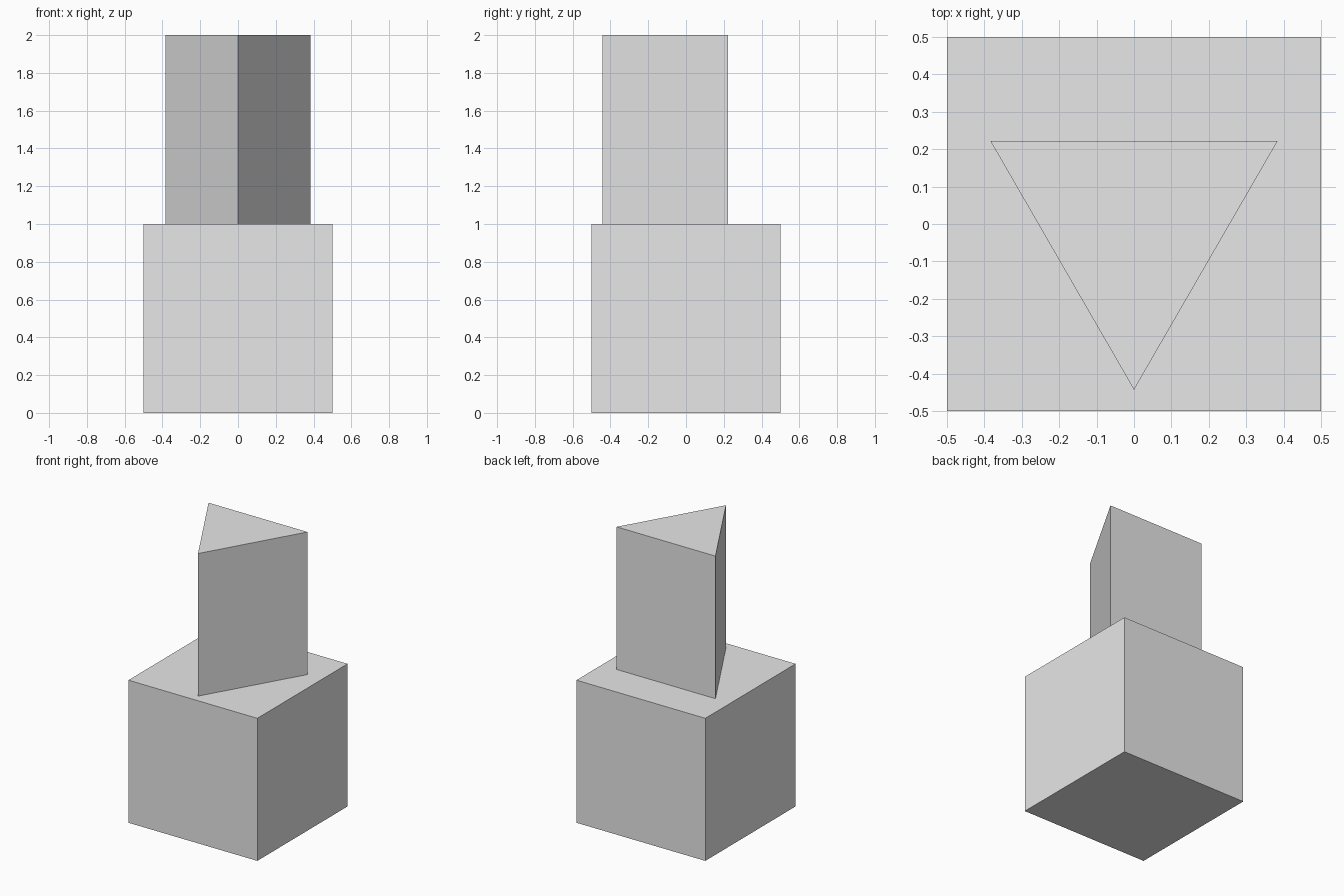
import bpy
import math

default = bpy.data.objects.get("Cube")
if default:
    bpy.data.objects.remove(default, do_unlink=True)

# Single plain grey for both parts
grey = bpy.data.materials.new("light_grey")
grey.use_nodes = True
colour = (0.8, 0.8, 0.8, 1.0)
grey.diffuse_color = colour
grey.node_tree.nodes["Principled BSDF"].inputs["Base Color"].default_value = colour


def finish(name):
    obj = bpy.context.object
    obj.name = obj.data.name = name
    obj.data.materials.clear()
    obj.data.materials.append(grey)
    return obj


# Cube base
bpy.ops.mesh.primitive_cube_add(size=1, location=(0, 0, 0.5))
finish("base_block")

# Triangular prism with one edge pointing to the front
bpy.ops.mesh.primitive_cylinder_add(vertices=3, radius=0.443, depth=1,
                                    location=(0, 0, 1.5))
prism = finish("triangular_prism")

# Turn the mesh so that its foremost edge lies on the -y axis
corner = prism.data.vertices[0].co
turn = -math.pi / 2 - math.atan2(corner.y, corner.x)
prism.rotation_euler.z = turn
